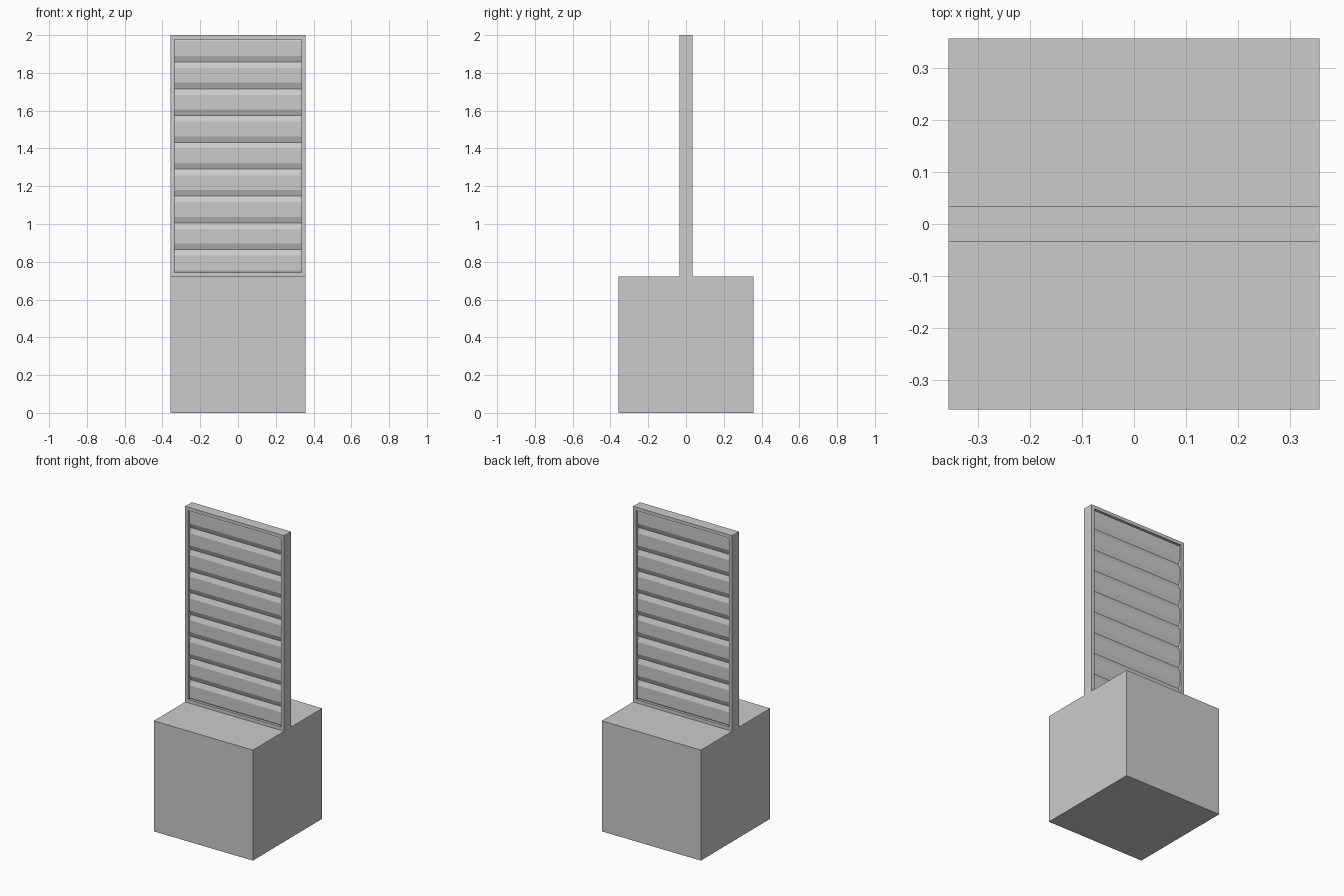
import bpy, bmesh

if "Cube" in bpy.data.objects:
    bpy.data.objects.remove(bpy.data.objects["Cube"])

HALF = 0.358      # half width of the base and frame
BASE_TOP = 0.722
DEPTH = 0.035     # half depth of the frame
RIM = 0.022       # visible width of the frame
COUNT = 9


def prism(name, profile, half):
    # closed (y, z) profile extruded symmetrically along x
    bm = bmesh.new()
    a = [bm.verts.new((-half, y, z)) for y, z in profile]
    b = [bm.verts.new((half, y, z)) for y, z in profile]
    bm.faces.new(a)
    bm.faces.new(b)
    n = len(profile)
    for i in range(n):
        j = (i + 1) % n
        bm.faces.new((a[i], a[j], b[j], b[i]))
    bmesh.ops.recalc_face_normals(bm, faces=bm.faces)
    me = bpy.data.meshes.new(name)
    bm.to_mesh(me)
    bm.free()
    ob = bpy.data.objects.new(name, me)
    bpy.context.collection.objects.link(ob)
    return ob


def rect(y, z0, z1):
    return [(-y, z0), (y, z0), (y, z1), (-y, z1)]


# Square base block
prism("base_block", rect(HALF, 0, BASE_TOP), HALF)

# Upright rectangular frame, one continuous ring
bm = bmesh.new()
rings = []
for y in (-DEPTH, DEPTH):
    for inset in (0, RIM):
        x, z0, z1 = HALF - inset, BASE_TOP + inset, 2 - inset
        rings.append([bm.verts.new((px, y, pz)) for px, pz in
                      ((-x, z0), (x, z0), (x, z1), (-x, z1))])
for p, q in ((0, 1), (1, 3), (3, 2), (2, 0)):
    for i in range(4):
        j = (i + 1) % 4
        bm.faces.new((rings[p][i], rings[p][j], rings[q][j], rings[q][i]))
bmesh.ops.recalc_face_normals(bm, faces=bm.faces)
me = bpy.data.meshes.new("panel_frame")
bm.to_mesh(me)
bm.free()
bpy.context.collection.objects.link(bpy.data.objects.new("panel_frame", me))

# Horizontal convex slats; the end ones are trimmed by the frame opening
pitch = (2 - BASE_TOP) / COUNT
for k in range(COUNT):
    z0 = BASE_TOP + k * pitch
    half_profile = [(0.010, 0), (0.022, 0.032), (0.022, pitch - 0.032), (0.010, pitch)]
    lo, hi = BASE_TOP + RIM, 2 - RIM
    right = []
    for y, z in half_profile:
        z += z0
        if z < lo:
            y, z = 0.010 + 0.012 * RIM / 0.032, lo
        if z > hi:
            y, z = 0.010 + 0.012 * RIM / 0.032, hi
        right.append((y, z))
    profile = right + [(-y, z) for y, z in reversed(right)]
    prism(f"slat_{k + 1}", profile, HALF - RIM)
